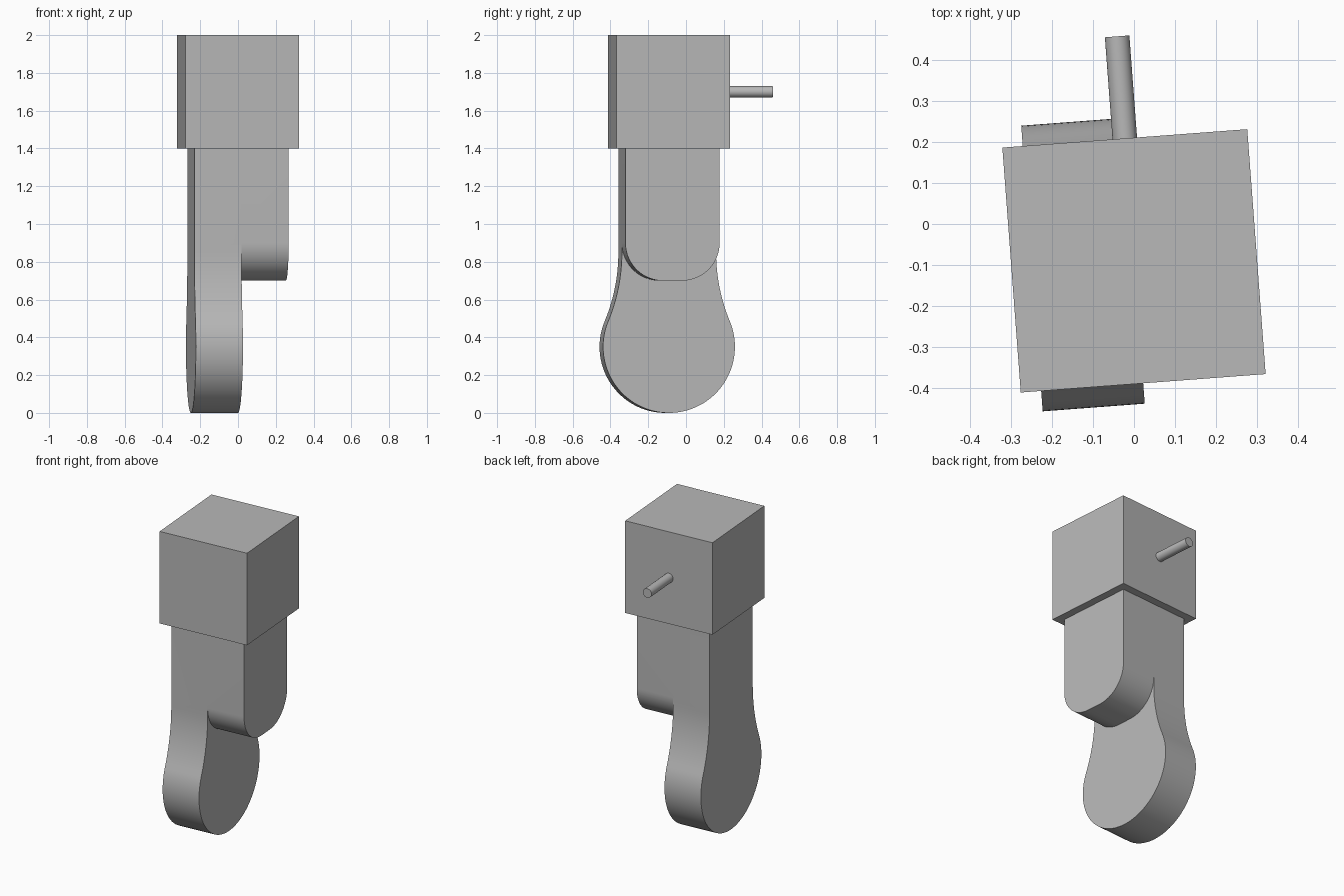
import bpy, bmesh, math
from mathutils import Matrix

cube = bpy.data.objects.get("Cube")
if cube:
    bpy.data.objects.remove(cube, do_unlink=True)

# Whole model is turned slightly about the vertical axis
PLACE = Matrix.Translation((0, -0.09, 0)) @ Matrix.Rotation(math.radians(4.3), 4, 'Z')

grey = bpy.data.materials.new("plain grey")
grey.use_nodes = True
colour = (0.48, 0.48, 0.48, 1)
grey.diffuse_color = colour
grey.node_tree.nodes["Principled BSDF"].inputs["Base Color"].default_value = colour


def finish(name, bm):
    bmesh.ops.recalc_face_normals(bm, faces=bm.faces)
    mesh = bpy.data.meshes.new(name)
    bm.to_mesh(mesh)
    bm.free()
    mesh.materials.append(grey)
    obj = bpy.data.objects.new(name, mesh)
    obj.matrix_world = PLACE
    bpy.context.collection.objects.link(obj)
    return obj


def activate(obj):
    bpy.ops.object.select_all(action='DESELECT')
    obj.select_set(True)
    bpy.context.view_layer.objects.active = obj


def smooth(obj):
    activate(obj)
    bpy.ops.object.shade_smooth_by_angle(angle=math.radians(30))


def arc(cy, cz, r, start, end, steps):
    """Points of an arc in the y-z plane, angles in radians."""
    return [(cy + r * math.cos(start + (end - start) * i / steps),
             cz + r * math.sin(start + (end - start) * i / steps))
            for i in range(steps + 1)]


def prism(name, half, x0, x1):
    """Mirror a right-hand outline (top to bottom) and extrude it along x."""
    outline = half + [(-y, z) for y, z in reversed(half) if y > 1e-5]
    bm = bmesh.new()
    face = bm.faces.new([bm.verts.new((x0, y, z)) for y, z in outline])
    ext = bmesh.ops.extrude_face_region(bm, geom=[face])
    moved = [g for g in ext["geom"] if isinstance(g, bmesh.types.BMVert)]
    bmesh.ops.translate(bm, verts=moved, vec=(x1 - x0, 0, 0))
    return finish(name, bm)


# Leg: straight shank blending through a concave arc into a round foot
W, R, NECK, TOP = 0.25, 0.35, 0.85, 1.4
rise = NECK - R
blend = (W * W + rise * rise - R * R) / (2 * (R - W))
join = math.atan2(rise, W + blend)
half = [(W, TOP)]
half += arc(W + blend, NECK, blend, math.pi, math.pi + join, 14)
half += arc(0, R, R, join, -math.pi / 2, 36)[1:]
leg = prism("leg", half, -W, 0)

# Short rounded block beside the leg, merged into it
block = prism("short_block", [(W, TOP)] + arc(0.05, 0.9, 0.2, 0, -math.pi / 2, 20), -0.1, W)
union = leg.modifiers.new("join", 'BOOLEAN')
union.operation = 'UNION'
union.solver = 'EXACT'
union.object = block
activate(leg)
bpy.ops.object.modifier_apply(modifier=union.name)
bpy.data.objects.remove(block, do_unlink=True)
smooth(leg)

# Cube head
bm = bmesh.new()
bmesh.ops.create_cube(bm, size=0.6, matrix=Matrix.Translation((0, 0, 1.7)))
finish("head_block", bm)

# Round peg on the back of the head
bm = bmesh.new()
bmesh.ops.create_cone(bm, cap_ends=True, segments=32, radius1=0.03, radius2=0.03, depth=0.25,
                      matrix=Matrix.Translation((0, 0.425, 1.7)) @ Matrix.Rotation(math.pi / 2, 4, 'X'))
smooth(finish("back_peg", bm))
